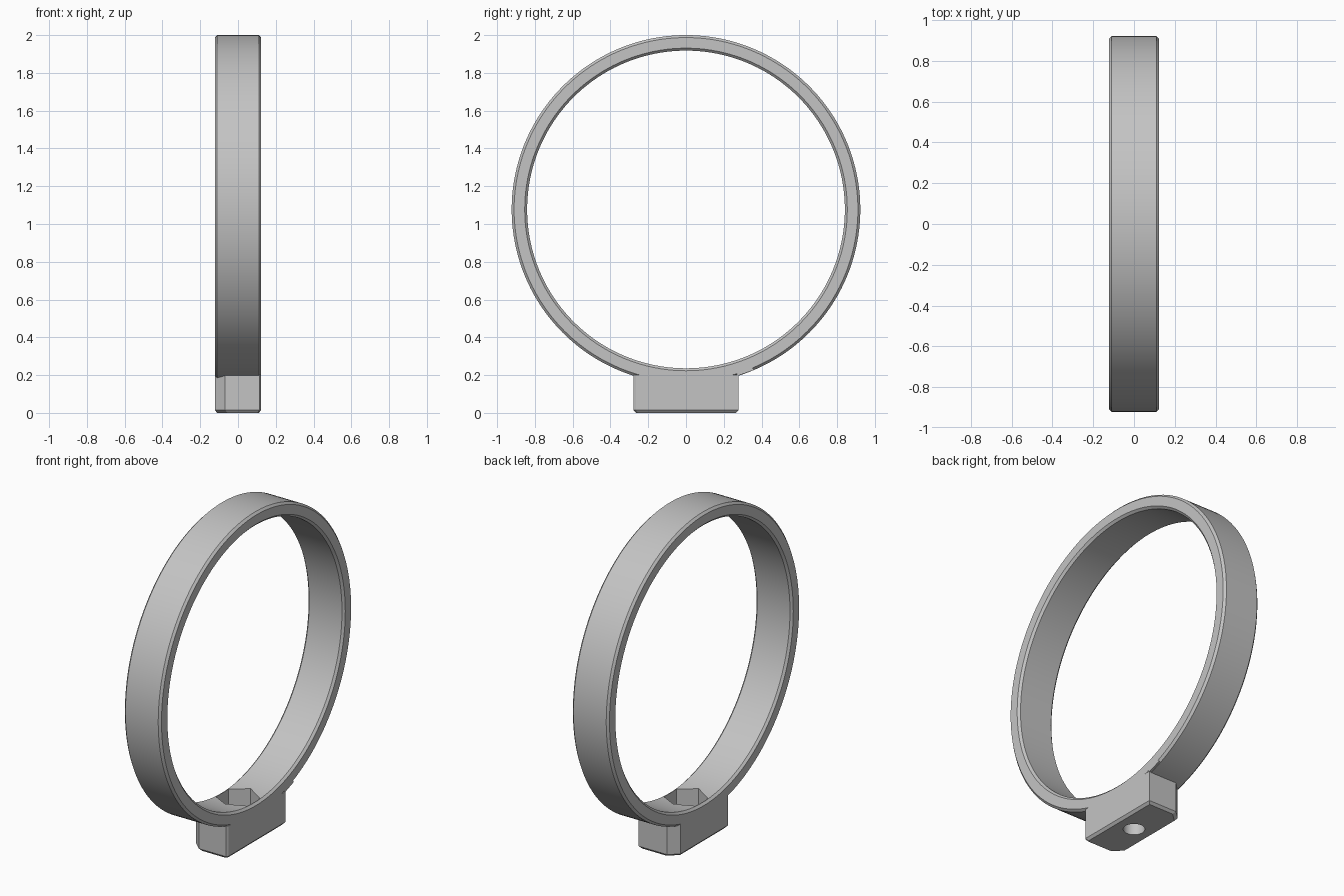
import bpy, bmesh
from math import cos, sin, pi, radians

cube = bpy.data.objects.get("Cube")
if cube:
    bpy.data.objects.remove(cube, do_unlink=True)

grey = bpy.data.materials.new("mid_grey")
grey.use_nodes = True
colour = (0.55, 0.55, 0.55, 1)
grey.diffuse_color = colour
grey.node_tree.nodes["Principled BSDF"].inputs["Base Color"].default_value = colour

HALF = 0.123          # half width along x
CENTRE = 1.077        # height of the ring axis
OUTER, INNER = 0.923, 0.841
BEVEL = 0.013


def make_object(name, bm):
    bmesh.ops.recalc_face_normals(bm, faces=bm.faces)
    mesh = bpy.data.meshes.new(name)
    bm.to_mesh(mesh)
    bm.free()
    mesh.materials.append(grey)
    obj = bpy.data.objects.new(name, mesh)
    bpy.context.collection.objects.link(obj)
    return obj


def loft(name, loops, closed=False):
    """Skin a list of equal-length point loops, capped unless closed."""
    bm = bmesh.new()
    rows = [[bm.verts.new(p) for p in loop] for loop in loops]
    n = len(rows[0])
    for i in range(len(rows) if closed else len(rows) - 1):
        a, b = rows[i], rows[(i + 1) % len(rows)]
        for j in range(n):
            k = (j + 1) % n
            bm.faces.new((a[j], a[k], b[k], b[j]))
    if not closed:
        bm.faces.new(rows[0])
        bm.faces.new(rows[-1])
    return make_object(name, bm)


def upright_prism(name, radius, sides, start, z0, z1):
    angles = [start + 2 * pi * i / sides for i in range(sides)]
    return loft(name, [[(radius * cos(a), radius * sin(a), z) for a in angles]
                       for z in (z0, z1)])


def combine(target, tool, operation):
    mod = target.modifiers.new(operation.title(), 'BOOLEAN')
    mod.operation = operation
    mod.solver = 'EXACT'
    mod.object = tool
    bpy.context.view_layer.objects.active = target
    bpy.ops.object.modifier_apply(modifier=mod.name)
    bpy.data.objects.remove(tool, do_unlink=True)


# Ring band: bevelled rectangle swept around the x axis
h = HALF - BEVEL
section = [(-h, OUTER), (h, OUTER), (HALF, OUTER - BEVEL), (HALF, INNER + BEVEL),
           (h, INNER), (-h, INNER), (-HALF, INNER + BEVEL), (-HALF, OUTER - BEVEL)]
STEPS = 160
ring = loft("clamp_ring",
            [[(x, r * sin(2 * pi * i / STEPS), CENTRE + r * cos(2 * pi * i / STEPS))
              for x, r in section] for i in range(STEPS)], closed=True)


# Mounting block: corners cut wide on one side, bevelled bottom edge
def block_outline(inset, z):
    x, y = HALF - inset, 0.278 - inset
    return [(p, q, z) for p, q in (
        (x, -y + 0.012), (x - 0.008, -y), (-x + 0.055, -y), (-x, -y + 0.05),
        (-x, y - 0.05), (-x + 0.055, y), (x, y))]


block = loft("mounting_block", [block_outline(BEVEL, 0), block_outline(0, 0.015),
                                block_outline(0, 0.2)])
combine(ring, block, 'UNION')

# Nut pocket and bolt hole
combine(ring, upright_prism("nut_pocket", 0.122, 6, pi / 2, 0.12, 0.5), 'DIFFERENCE')
combine(ring, upright_prism("bolt_hole", 0.06, 40, 0, -0.1, 0.3), 'DIFFERENCE')

# Small web filling the outer bevel behind the block
web = [(0.27, 0.195), (0.36, 0.227), (0.35, 0.24), (0.27, 0.215)]
loft("corner_web", [[(x, y, z) for y, z in web] for x in (h - 0.01, HALF)])

bpy.ops.object.select_all(action='DESELECT')
ring.select_set(True)
bpy.context.view_layer.objects.active = ring
bpy.ops.object.shade_smooth_by_angle(angle=radians(25))
